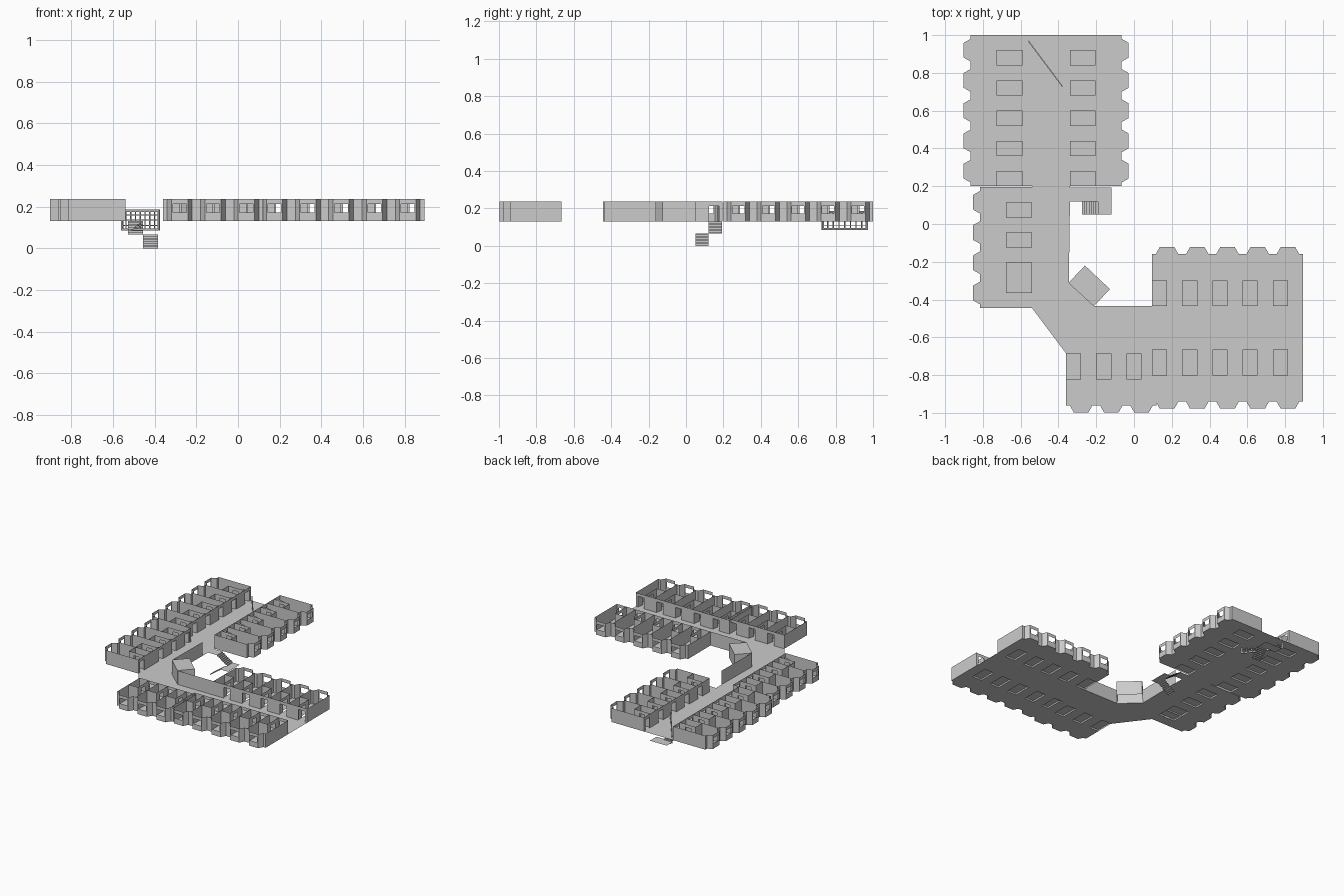
import bpy, bmesh
from math import cos, sin, radians, atan2, hypot
from mathutils import Vector, Matrix

if "Cube" in bpy.data.objects:
    bpy.data.objects.remove(bpy.data.objects["Cube"])

Z0, Z1 = 0.13, 0.237            # floor level and wall top
W, D, BAY = 0.16, 0.275, 0.312  # room width, depth, depth at the bay
BW, BD = 0.08, 0.137            # bathroom width and depth


def finish(name, bm):
    bmesh.ops.remove_doubles(bm, verts=bm.verts, dist=1e-5)
    me = bpy.data.meshes.new(name)
    bm.to_mesh(me)
    bm.free()
    ob = bpy.data.objects.new(name, me)
    bpy.context.collection.objects.link(ob)
    return ob


def face(bm, pts):
    return bm.faces.new([bm.verts.new(p) for p in pts])


def flat(bm, pts, z, f=lambda p: p):
    """Horizontal polygon facing up."""
    fc = face(bm, [(*f(p), z) for p in pts])
    fc.normal_update()
    if fc.normal.z < 0:
        fc.normal_flip()


def wall(bm, p, q, z0=Z0, z1=Z1, hole=None):
    """Thin wall from p to q; hole = (start, end, bottom, top) along it."""
    p, q = Vector(p), Vector(q)
    length = (q - p).length

    def quad(s0, s1, a, b):
        if s1 - s0 > 1e-5 and b - a > 1e-5:
            m, n = p.lerp(q, s0 / length), p.lerp(q, s1 / length)
            face(bm, [(*m, a), (*n, a), (*n, b), (*m, b)])
    if not hole:
        quad(0, length, z0, z1)
        return
    s0, s1, a, b = hole
    quad(0, s0, z0, z1)
    quad(s1, length, z0, z1)
    quad(s0, s1, z0, a)
    quad(s0, s1, b, z1)


def room_block(name, origin, u, v, count):
    o, u, v = Vector(origin), Vector(u), Vector(v)
    walls, floors, doors = bmesh.new(), bmesh.new(), bmesh.new()
    for i in range(count):
        def f(p, i=i):
            return o + u * (p[0] + i * W) + v * p[1]
        bay = [(0, D), (.02, D), (.041, BAY), (.119, BAY), (.14, D), (W, D)]
        # floor with raised bathroom slab
        flat(floors, [(BW, 0), (BW, BD), (0, BD)] + bay + [(W, 0)], Z0, f)
        flat(floors, [(0, 0), (BW, 0), (BW, BD), (0, BD)], Z0 + .012, f)
        # dividing walls
        wall(walls, f((0, 0)), f((0, D)))
        if i == count - 1:
            wall(walls, f((W, 0)), f((W, D)))
        # corridor wall with doorway
        wall(walls, f((0, 0)), f((W, 0)), hole=(.088, .142, Z0, .213))
        # bay wall with window
        for k in range(5):
            win = (.007, .071, .172, .212) if k == 2 else None
            wall(walls, f(bay[k]), f(bay[k + 1]), hole=win)
        # bathroom walls with doorway
        wall(walls, f((BW, 0)), f((BW, BD)), hole=(.05, .095, Z0, .213))
        wall(walls, f((0, BD)), f((BW, BD)))
        # door standing ajar
        a = radians(80)
        wall(doors, f((.142, .001)),
             f((.142 - .052 * cos(a), .052 * sin(a))), Z0, .212)
    finish(name + "_walls", walls)
    finish(name + "_floors", floors)
    finish(name + "_doors", doors)


N, S, E, Wt = (0, 1), (0, -1), (1, 0), (-1, 0)
for args in [("north_west_rooms", (-.59, .2), N, Wt, 5),
             ("north_east_rooms", (-.34, .2), N, E, 5),
             ("west_rooms", (-.54, -.285), N, Wt, 3),
             ("west_end_room", (-.54, -.285), S, Wt, 1),
             ("east_inner_rooms", (.095, -.435), E, N, 5),
             ("east_outer_rooms", (.095, -.665), E, S, 5),
             ("south_rooms", (-.36, -.685), E, S, 3)]:
    room_block(*args)

# corridor floor
bm = bmesh.new()
flat(bm, [(-.59, 1), (-.59, .2), (-.54, .2), (-.54, -.445), (-.36, -.685),
          (.095, -.685), (.095, -.665), (.895, -.665), (.895, -.435),
          (-.21, -.435), (-.345, -.31), (-.34, .05), (-.34, 1)], Z0)
finish("corridor_floor", bm)

# inner corridor walls
bm = bmesh.new()
wall(bm, (-.345, -.315), (-.34, .05))
wall(bm, (-.21, -.435), (.095, -.435))
finish("corridor_walls", bm)

# lift shaft, turned at the inner corner
bm = bmesh.new()
shaft = [(-.26, -.22), (-.127, -.345), (-.213, -.435), (-.347, -.312)]
for k in range(4):
    wall(bm, shaft[k], shaft[(k + 1) % 4])
flat(bm, shaft, Z1)
finish("lift_shaft", bm)


def flight(bm, start, run, side, z0, z1, steps=8):
    """Zigzag ribbon of steps climbing from start along run."""
    s, r, w = Vector(start), Vector(run) / steps, Vector(side)
    h = (z1 - z0) / steps
    for k in range(steps):
        a, b = s + r * k, s + r * (k + 1)
        lo, hi = z0 + h * k, z0 + h * (k + 1)
        face(bm, [(*a, lo), (*(a + w), lo), (*(a + w), hi), (*a, hi)])
        flat(bm, [a, a + w, b + w, b], hi)


def rect(x0, x1, y0, y1):
    return [(x0, y0), (x1, y0), (x1, y1), (x0, y1)]


# courtyard stair
M = .067
bm = bmesh.new()
flight(bm, (-.275, .05), (.095, 0), (0, .07), 0, M)
flight(bm, (-.18, .12), (-.095, 0), (0, .072), M, Z0)
flat(bm, rect(-.18, -.12, .05, .192), M)
flat(bm, rect(-.34, -.275, .12, .192), Z0)
finish("courtyard_stair", bm)

# north stair below the corridor end
bm = bmesh.new()
flight(bm, (-.457, .835), (0, .085), (.072, 0), 0, M)
flight(bm, (-.529, .92), (0, -.085), (.072, 0), M, Z0)
flat(bm, rect(-.529, -.385, .92, .99), M)
finish("north_stair", bm)

# diagonal grille panel
bm = bmesh.new()
p, q = Vector((-.56, .97)), Vector((-.378, .727))
length, zb, zt = (q - p).length, .085, .185


def bar(cx, cz, sx, sz, t):
    bmesh.ops.create_cube(bm, size=1, matrix=Matrix.Translation((cx, 0, cz))
                          @ Matrix.Diagonal((sx, t, sz, 1)))


for x in (.006, length - .006):
    bar(x, (zb + zt) / 2, .012, zt - zb, .006)
for z in (zb + .005, zt - .005):
    bar(length / 2, z, length, .01, .006)
for k in range(1, 8):
    bar(length * k / 8, (zb + zt) / 2, .005, zt - zb, .004)
for k in range(1, 4):
    bar(length / 2, zb + (zt - zb) * k / 4, length, .004, .004)
bm.transform(Matrix.Translation((*p, 0)) @
             Matrix.Rotation(atan2(q.y - p.y, q.x - p.x), 4, 'Z'))
finish("grille_panel", bm)
